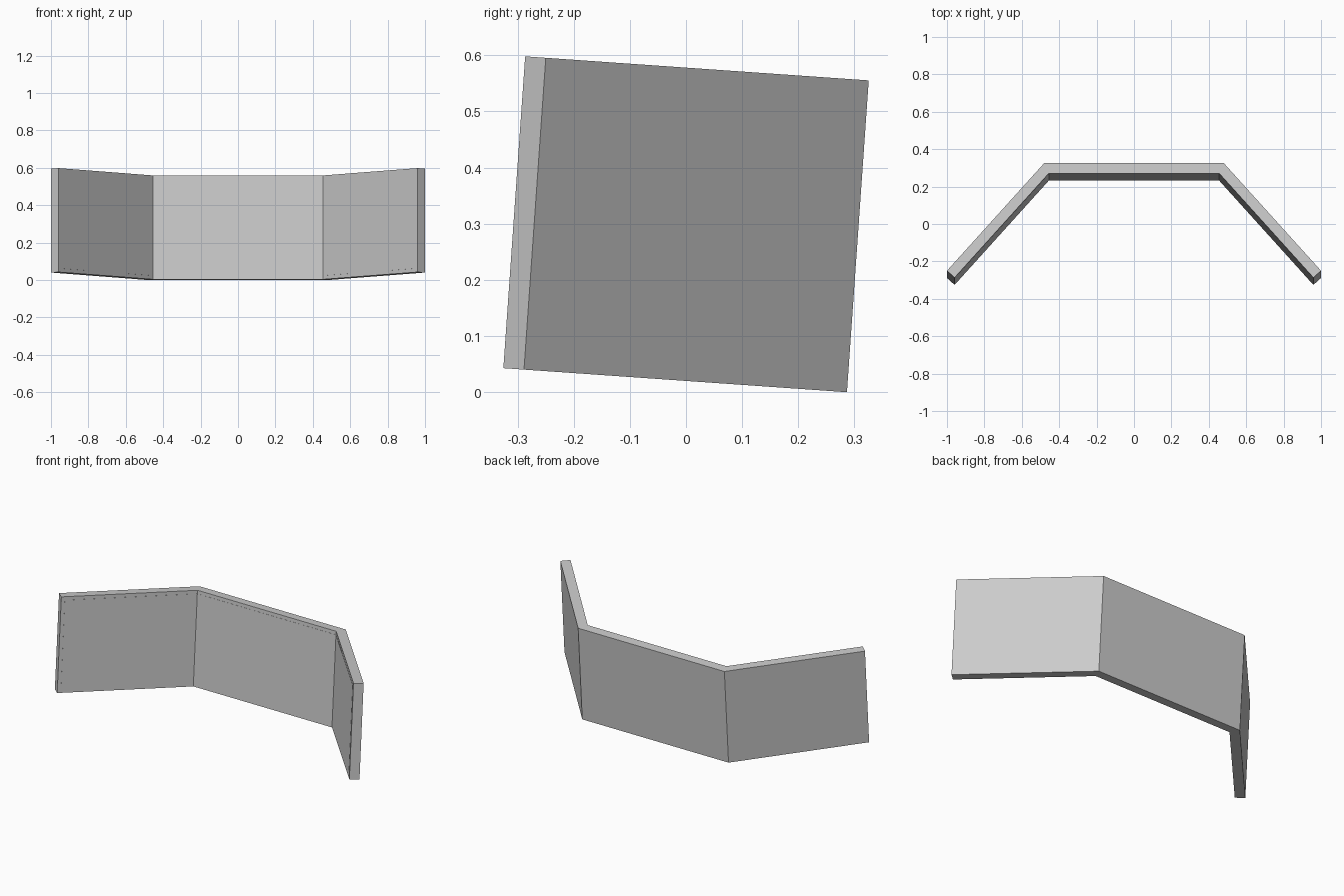
import bpy, bmesh
from math import radians
from mathutils import Vector, Matrix

if "Cube" in bpy.data.objects:
    bpy.data.objects.remove(bpy.data.objects["Cube"])

TILT = Matrix.Translation((0, 0, 0.299)) @ Matrix.Rotation(radians(-4), 4, 'X')


def offset(path, d):
    """Shift an open path sideways with mitred corners."""
    normals = []
    for a, b in zip(path, path[1:]):
        t = (b - a).normalized()
        normals.append(Vector((t.y, -t.x)))
    out = []
    for i, p in enumerate(path):
        n1 = normals[max(i - 1, 0)]
        n2 = normals[min(i, len(normals) - 1)]
        out.append(p + (n1 + n2) * d / (1 + n1.dot(n2)))
    return out


def folded_panel(name, path, start, end, height):
    """Extrude the band between two offsets of the path, then tilt it."""
    ring = offset(path, start) + offset(path, end)[::-1]
    bm = bmesh.new()
    base = bm.faces.new([bm.verts.new((p.x, p.y, -height / 2)) for p in ring])
    top = bmesh.ops.extrude_face_region(bm, geom=[base])["geom"]
    bmesh.ops.translate(bm, vec=(0, 0, height),
                        verts=[v for v in top if isinstance(v, bmesh.types.BMVert)])
    bmesh.ops.recalc_face_normals(bm, faces=bm.faces)
    bm.transform(TILT)
    mesh = bpy.data.meshes.new(name)
    bm.to_mesh(mesh)
    bm.free()
    obj = bpy.data.objects.new(name, mesh)
    bpy.context.collection.objects.link(obj)
    return obj


# Three-section wall, outer line seen from above
outer = [Vector(p) for p in ((-1, -0.27), (-0.48, 0.307), (0.48, 0.307), (1, -0.27))]
folded_panel("folded_wall", outer, 0, 0.055, 0.557)

# Thin inner facing, set in slightly from the wall's edges
trim = 0.02
facing = list(outer)
facing[0] = outer[0] + (outer[1] - outer[0]).normalized() * trim
facing[-1] = outer[-1] + (outer[-2] - outer[-1]).normalized() * trim
folded_panel("inner_facing", facing, 0.05, 0.056, 0.557 - 2 * trim)
